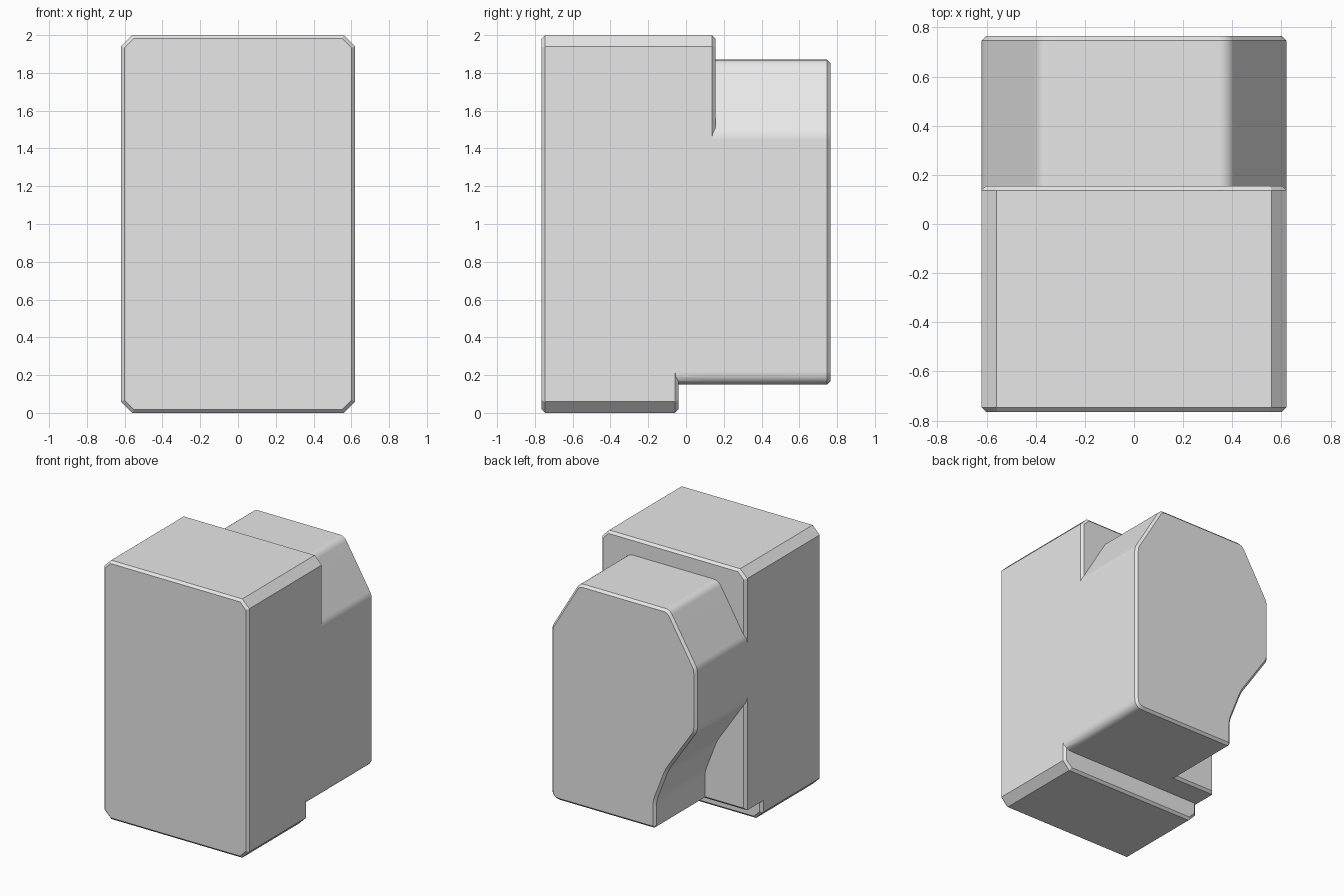
import bpy, bmesh, math
from mathutils import Vector

cube = bpy.data.objects.get("Cube")
if cube:
    bpy.data.objects.remove(cube, do_unlink=True)

grey = bpy.data.materials.new("plain grey")
grey.use_nodes = True
grey.diffuse_color = (0.8, 0.8, 0.8, 1)
grey.node_tree.nodes["Principled BSDF"].inputs["Base Color"].default_value = grey.diffuse_color

W, D, H = 0.62, 0.765, 2.0   # half width, half depth, height
CHAMFER, EDGE = 0.06, 0.018


def rounded(points, steps=4):
    """Outline from (x, z, cut): each corner with a cut becomes a small arc."""
    out = []
    for i, (x, z, cut) in enumerate(points):
        p = Vector((x, z))
        if not cut:
            out.append(p)
            continue
        a = p + (Vector(points[i - 1][:2]) - p).normalized() * cut
        b = p + (Vector(points[(i + 1) % len(points)][:2]) - p).normalized() * cut
        for s in range(steps + 1):
            t = s / steps
            out.append(a * (1 - t) ** 2 + p * 2 * t * (1 - t) + b * t ** 2)
    return out


def prism(name, outline, y0, y1, bevelled):
    """Extrude an x-z outline along y and chamfer the rims of the listed ends."""
    bm = bmesh.new()
    front = bm.faces.new([bm.verts.new((p.x, y0, p.y)) for p in outline])
    res = bmesh.ops.extrude_face_region(bm, geom=[front], use_keep_orig=True)
    moved = [g for g in res["geom"] if isinstance(g, bmesh.types.BMVert)]
    bmesh.ops.translate(bm, verts=moved, vec=(0, y1 - y0, 0))
    bmesh.ops.recalc_face_normals(bm, faces=bm.faces)
    rims = [e for e in bm.edges
            if any(all(abs(v.co.y - y) < 1e-5 for v in e.verts) for y in bevelled)]
    bmesh.ops.bevel(bm, geom=rims, offset=EDGE, segments=1, affect='EDGES', profile=0.5)
    mesh = bpy.data.meshes.new(name)
    bm.to_mesh(mesh)
    bm.free()
    mesh.materials.append(grey)
    obj = bpy.data.objects.new(name, mesh)
    bpy.context.collection.objects.link(obj)
    return obj


# Outlines, anticlockwise seen from the front
c = CHAMFER
block_outline = [Vector(p) for p in (
    (c - W, 0), (W - c, 0), (W, c), (W, H - c),
    (W - c, H), (c - W, H), (-W, H - c), (-W, c))]
BASE = 0.15
middle_outline = rounded([
    (-W, BASE, 0), (W, BASE, 0.07), (W, H - c, 0),
    (W - c, H, 0), (c - W, H, 0), (-W, H - c, 0)])
rear_outline = rounded([
    (-0.27, BASE, 0.03), (W, BASE, 0.07), (W, 1.475, 0.03), (0.385, 1.87, 0.04),
    (-0.385, 1.87, 0.04), (-W, 1.475, 0.03), (-W, 0.99, 0.03),
    (-0.375, 0.63, 0.04), (-0.27, 0.36, 0.04)])

# Front block, the deeper middle section above its foot, and the rear housing
body = prism("body", block_outline, -D, -0.04, (-D, -0.04))
middle = prism("middle_section", middle_outline, -0.3, 0.155, (0.155,))
rear = prism("rear_housing", rear_outline, -0.2, D, (D,))

# Fuse the three volumes into one shell
bpy.context.view_layer.objects.active = body
for part in (middle, rear):
    mod = body.modifiers.new("join", 'BOOLEAN')
    mod.operation = 'UNION'
    mod.solver = 'EXACT'
    mod.object = part
    bpy.ops.object.modifier_apply(modifier=mod.name)
    bpy.data.objects.remove(part, do_unlink=True)

# Smooth the small arcs and keep the big planes flat
bpy.ops.object.select_all(action='DESELECT')
body.select_set(True)
bpy.ops.object.shade_smooth_by_angle(angle=math.radians(30))
weighted = body.modifiers.new("flat planes", 'WEIGHTED_NORMAL')
weighted.keep_sharp = True
